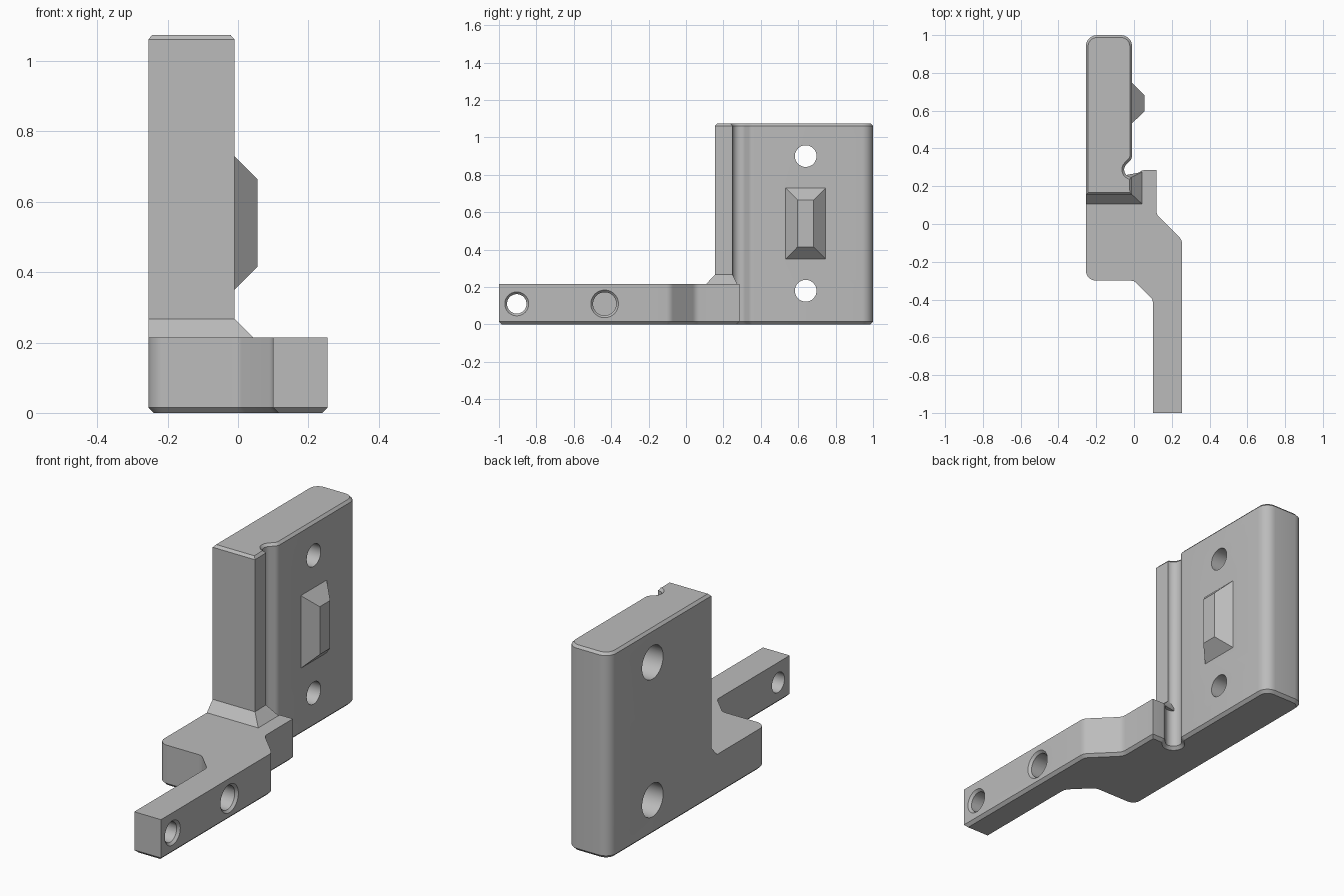
import bpy, bmesh, math
from mathutils import Vector, Matrix

if "Cube" in bpy.data.objects:
    bpy.data.objects.remove(bpy.data.objects["Cube"])

grey = bpy.data.materials.new("plain_grey")
grey.diffuse_color = (0.5, 0.5, 0.5, 1)
grey.use_nodes = True
grey.node_tree.nodes["Principled BSDF"].inputs["Base Color"].default_value = grey.diffuse_color


def finish(name, bm):
    bmesh.ops.recalc_face_normals(bm, faces=bm.faces)
    me = bpy.data.meshes.new(name)
    bm.to_mesh(me)
    bm.free()
    me.materials.append(grey)
    ob = bpy.data.objects.new(name, me)
    bpy.context.collection.objects.link(ob)
    return ob


def rounded(corners):
    """Outline from (x, y, radius) corners, each radius turned into an arc."""
    out, n = [], len(corners)
    for i, (x, y, r) in enumerate(corners):
        p = Vector((x, y))
        if r == 0:
            out.append(p)
            continue
        a = (Vector(corners[i - 1][:2]) - p).normalized()
        b = (Vector(corners[(i + 1) % n][:2]) - p).normalized()
        half = a.angle(b) / 2
        centre = p + (a + b).normalized() * r / math.sin(half)
        s = p + a * r / math.tan(half) - centre
        e = p + b * r / math.tan(half) - centre
        turn = math.atan2(s.x * e.y - s.y * e.x, s.dot(e))
        steps = max(3, round(abs(turn) / math.radians(11)))
        out += [centre + Matrix.Rotation(turn * k / steps, 2) @ s for k in range(steps + 1)]
    return out


def inset(pts, d):
    """Move a counter-clockwise outline inward by d."""
    out = []
    for i, p in enumerate(pts):
        a = (p - pts[i - 1]).normalized()
        b = (pts[(i + 1) % len(pts)] - p).normalized()
        na, nb = Vector((-a.y, a.x)), Vector((-b.y, b.x))
        out.append(p + (na + nb) * d / (1 + na.dot(nb)))
    return out


def loft(name, layers):
    """Solid through stacked (outline, z) layers."""
    bm = bmesh.new()
    rings = [[bm.verts.new((p[0], p[1], z)) for p in pts] for pts, z in layers]
    for lo, hi in zip(rings, rings[1:]):
        for i in range(len(lo)):
            bm.faces.new((lo[i - 1], lo[i], hi[i], hi[i - 1]))
    bm.faces.new(rings[0][::-1])
    bm.faces.new(rings[-1])
    return finish(name, bm)


def hull(name, pts):
    bm = bmesh.new()
    for p in pts:
        bm.verts.new(p)
    bmesh.ops.convex_hull(bm, input=bm.verts)
    bmesh.ops.dissolve_limit(bm, angle_limit=0.01, verts=bm.verts, edges=bm.edges)
    return finish(name, bm)


def bore(name, x0, x1, y, z, r0, r1):
    """Cutter along x, radius r0 at x0 and r1 at x1."""
    bm = bmesh.new()
    m = Matrix.Translation(((x0 + x1) / 2, y, z)) @ Matrix.Rotation(math.pi / 2, 4, 'Y')
    bmesh.ops.create_cone(bm, cap_ends=True, segments=48, radius1=r0, radius2=r1,
                          depth=x1 - x0, matrix=m)
    return finish(name, bm)


def combine(target, other, op):
    mod = target.modifiers.new(op, 'BOOLEAN')
    mod.object, mod.operation, mod.solver = other, op, 'EXACT'
    bpy.context.view_layer.objects.active = target
    bpy.ops.object.modifier_apply(modifier=mod.name)
    bpy.data.objects.remove(other, do_unlink=True)


# Relief groove, shared by the foot and the upright
GX, GY, GR = -0.012, 0.288, 0.04


def groove(start):
    n = (start + 225) // 9
    angles = [math.radians(start - (start + 225) * k / n) for k in range(n + 1)]
    return [(GX + GR * math.cos(a), GY + GR * math.sin(a), 0) for a in angles]


back = [(-0.01, 0.346, 0.04), (-0.01, 1, 0.06), (-0.255, 1, 0.06)]

# Foot with the offset arm, chamfered along the bottom
foot = rounded([(-0.255, -0.3, 0.055), (0, -0.3, 0.04), (0.1, -0.4, 0.04), (0.1, -1, 0),
                (0.255, -1, 0), (0.255, -0.085, 0.05), (0.118, 0.052, 0.05),
                (0.118, 0.285, 0), (0.041, 0.285, 0.03)] + groove(-45) + back)
bracket = loft("bracket", [(inset(foot, 0.015), 0), (foot, 0.015), (foot, 0.215)])

# Upright plate, chamfered along the top
plate = rounded([(-0.255, 0.155, 0), (-0.01, 0.155, 0)] + groove(-90) + back)
upright = loft("upright", [(plate, 0.215), (plate, 1.062), (inset(plate, 0.012), 1.075)])
combine(bracket, upright, 'UNION')

# Sloped gusset at the root of the upright
gusset = hull("gusset", [(-0.255, 0.107, 0.215), (0.042, 0.107, 0.215), (0.042, 0.275, 0.215),
                         (-0.012, 0.248, 0.215), (-0.255, 0.22, 0.215), (-0.255, 0.155, 0.267),
                         (-0.01, 0.155, 0.267), (-0.012, 0.248, 0.267), (-0.255, 0.22, 0.267)])
combine(bracket, gusset, 'UNION')

# Raised locating boss
boss = hull("boss", [(x, 0.64 + sy * hy, 0.54 + sz * hz)
                     for x, hy, hz in ((-0.03, 0.107, 0.19), (-0.01, 0.107, 0.19), (0.055, 0.043, 0.125))
                     for sy in (-1, 1) for sz in (-1, 1)])
combine(bracket, boss, 'UNION')

# Counterbored screw holes in the upright
for z in (0.18, 0.9):
    combine(bracket, bore("screw_hole", -0.3, 0.05, 0.64, z, 0.058, 0.058), 'DIFFERENCE')
    combine(bracket, bore("counterbore", -0.3, -0.13, 0.64, z, 0.087, 0.087), 'DIFFERENCE')

# Arm holes with countersunk rims: one through, one blind
for y, x0, r in ((-0.905, 0.05, 0.052), (-0.435, 0.13, 0.062)):
    combine(bracket, bore("arm_hole", x0, 0.3, y, 0.11, r, r), 'DIFFERENCE')
    combine(bracket, bore("rim", 0.24, 0.27, y, 0.11, r - 0.002, r + 0.026), 'DIFFERENCE')

# Smooth the curved faces, keep hard edges
bpy.ops.object.select_all(action='DESELECT')
bracket.select_set(True)
bpy.context.view_layer.objects.active = bracket
bpy.ops.object.shade_smooth_by_angle(angle=math.radians(25))
